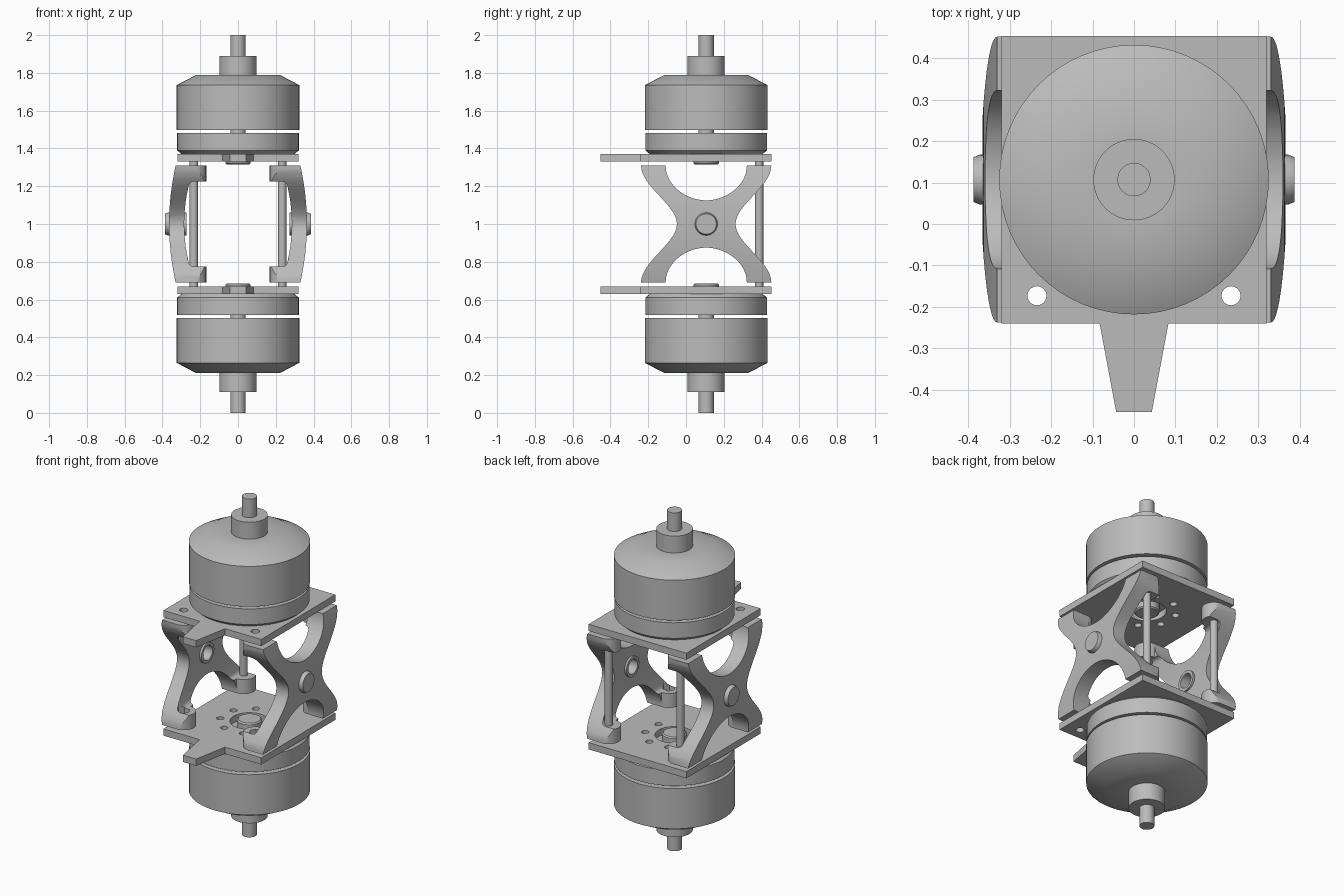
import bpy, bmesh
from math import sin, cos, pi, radians
from mathutils import Matrix, Vector
from mathutils.geometry import interpolate_bezier

if "Cube" in bpy.data.objects:
    bpy.data.objects.remove(bpy.data.objects["Cube"])

CY = 0.107       # motor axis depth
PIN_X = 0.234    # pin hole offset
PIN_R = 0.066    # rounded tab radius
FRONT_PIN, BACK_PIN = -0.173, 0.387

grey = bpy.data.materials.new("metal grey")
grey.use_nodes = True
colour = (0.5, 0.5, 0.5, 1)
grey.diffuse_color = colour
grey.node_tree.nodes["Principled BSDF"].inputs["Base Color"].default_value = colour


def finish(name, bm):
    bmesh.ops.remove_doubles(bm, verts=bm.verts, dist=1e-5)
    bmesh.ops.recalc_face_normals(bm, faces=bm.faces)
    mesh = bpy.data.meshes.new(name)
    bm.to_mesh(mesh)
    bm.free()
    mesh.materials.append(grey)
    obj = bpy.data.objects.new(name, mesh)
    bpy.context.collection.objects.link(obj)
    return obj


def activate(obj):
    bpy.ops.object.select_all(action='DESELECT')
    obj.select_set(True)
    bpy.context.view_layer.objects.active = obj


def smooth(obj):
    activate(obj)
    bpy.ops.object.shade_smooth_by_angle(angle=radians(32))


def prism(name, outline, axis, lo, hi):
    """Extrude a 2D outline along the given axis."""
    place = {'x': lambda a, b, d: (d, a, b),
             'y': lambda a, b, d: (a, d, b),
             'z': lambda a, b, d: (a, b, d)}[axis]
    bm = bmesh.new()
    face = bm.faces.new([bm.verts.new(place(a, b, lo)) for a, b in outline])
    top = bmesh.ops.extrude_face_region(bm, geom=[face])["geom"]
    shift = Vector(place(0, 0, hi - lo))
    bmesh.ops.translate(bm, vec=shift,
                        verts=[v for v in top if isinstance(v, bmesh.types.BMVert)])
    return finish(name, bm)


def lathe(name, profile, matrix, steps=64):
    """Spin (radius, height) points round z, then place with matrix."""
    bm = bmesh.new()
    verts = [bm.verts.new((r, 0, h)) for r, h in profile]
    edges = [bm.edges.new(pair) for pair in zip(verts, verts[1:])]
    bmesh.ops.spin(bm, geom=verts + edges, cent=(0, 0, 0), axis=(0, 0, 1),
                   angle=2 * pi, steps=steps, use_duplicate=False)
    bmesh.ops.transform(bm, matrix=matrix, verts=bm.verts)
    obj = finish(name, bm)
    smooth(obj)
    return obj


def boolean(obj, cutter, operation):
    mod = obj.modifiers.new("cut", 'BOOLEAN')
    mod.operation, mod.object, mod.solver = operation, cutter, 'EXACT'
    activate(obj)
    bpy.ops.object.modifier_apply(modifier=mod.name)
    bpy.data.objects.remove(cutter)


def circle(x, y, r, n=24, start=0.0, sweep=2 * pi):
    return [(x + r * cos(start + sweep * i / n), y + r * sin(start + sweep * i / n))
            for i in range(n)]


def drill(obj, x, y, r, lo, hi, n=24):
    boolean(obj, prism("cutter", circle(x, y, r, n), 'z', lo, hi), 'DIFFERENCE')


def bezier(*points):
    k1, h1, h2, k2 = [Vector((a, b, 0)) for a, b in points]
    return [(p.x, p.y) for p in interpolate_bezier(k1, h1, h2, k2, 16)]


# Motors and plates, the lower set mirrored about mid height
bell = [(0, 1.79), (0.098, 1.79), (0.22, 1.79), (0.325, 1.735), (0.325, 1.497), (0, 1.497)]
stator = [(0, 1.482), (0.322, 1.482), (0.322, 1.39), (0.30, 1.371), (0, 1.371)]
boss = [(0, 1.375), (0.067, 1.375), (0.067, 1.322), (0.06, 1.315), (0, 1.315)]
collar = [(0, 1.78), (0.098, 1.78), (0.098, 1.89), (0, 1.89)]
shaft = [(0, 1.47), (0.04, 1.47), (0.04, 2.0), (0, 2.0)]
plate = [(-0.32, -0.24), (-0.083, -0.24), (-0.043, -0.453), (0.043, -0.453),
         (0.083, -0.24), (0.32, -0.24), (0.32, 0.453), (-0.32, 0.453)]

for level, flip in (("upper", 1), ("lower", -1)):
    place = Matrix.Translation((0, CY, 1)) @ Matrix.Diagonal((1, 1, flip, 1)) \
        @ Matrix.Translation((0, 0, -1))
    for part, profile in (("bell", bell), ("stator", stator), ("boss", boss),
                          ("collar", collar), ("shaft", shaft)):
        lathe(f"{level}_motor_{part}", profile, place)

    lo, hi = sorted((1 + 0.33 * flip, 1 + 0.37 * flip))
    base = prism(f"{level}_plate", plate, 'z', lo, hi)
    drill(base, 0, CY, 0.105, lo - 0.1, hi + 0.1, 40)
    for x in (-PIN_X, PIN_X):
        drill(base, x, FRONT_PIN, 0.023, lo - 0.1, hi + 0.1)
    for i in range(8):
        a = (i + 0.5) * pi / 4
        drill(base, 0.16 * cos(a), CY + 0.16 * sin(a), 0.02, lo - 0.1, hi + 0.1, 16)
    smooth(base)

# X-shaped outline seen from the side
quarter = bezier((0.155, 0), (0.155, 0.10), (0.345, 0.20), (0.345, 0.31)) \
    + bezier((0.215, 0.31), (0.215, 0.20), (0.10, 0.125), (0, 0.125))
upper_half = quarter + [(-a, b) for a, b in reversed(quarter)][1:]
cross = upper_half + [(-a, -b) for a, b in upper_half][1:-1]
cross = [(a + CY, b + 1) for a, b in cross]

# Bowed section with feet, seen from the front
bow = [(0.365 - 0.035 * (d / 0.31) ** 2, d)
       for d in [-0.33 + 0.66 * i / 16 for i in range(17)]]
foot = [(0.1, 0.33), (0.1, 0.225), (0.235, 0.225), (0.25, 0.221), (0.259, 0.212)]
inner = [(0.285 - 0.023 * (d / 0.2) ** 2, d) for d in [0.2 - 0.04 * i for i in range(11)]]
section = bow + foot + inner + [(a, -b) for a, b in reversed(foot)]

# Plan with rounded tabs round the pins
plan = [(0.5, -0.3), (PIN_X, -0.3)]
for y in (FRONT_PIN, BACK_PIN):
    plan += circle(PIN_X, y, PIN_R, 16, -pi / 2, -pi) + [(PIN_X, y + PIN_R)]
plan += [(PIN_X, 0.5), (0.5, 0.5)]

for side, s in (("left", 1), ("right", -1)):
    mirrored = lambda pts: [(a * s, b) for a, b in pts]
    bracket = prism(f"{side}_bracket", [(a, b + 1) for a, b in mirrored(section)],
                    'y', -0.4, 0.6)
    boolean(bracket, prism("cutter", cross, 'x', *sorted((0.05 * s, 0.6 * s))), 'INTERSECT')
    boolean(bracket, prism("cutter", mirrored(plan), 'z', 0.5, 1.5), 'INTERSECT')
    drill(bracket, PIN_X * s, FRONT_PIN, 0.034, 0.5, 1.5, 6)
    boolean(bracket, lathe("cutter", [(0, 0.2), (0.05, 0.2), (0.05, 0.45), (0, 0.45)],
                           Matrix.Translation((0, CY, 1))
                           @ Matrix.Rotation(s * pi / 2, 4, 'Y'), 32), 'DIFFERENCE')
    smooth(bracket)

    # Pivot bush with a blind hole on the inside
    bush = [(0, 0.345), (0.043, 0.345), (0.043, 0.272), (0.06, 0.272),
            (0.06, 0.372), (0.054, 0.387), (0, 0.387)]
    lathe(f"{side}_pivot_bush", bush, Matrix.Translation((0, CY, 1))
          @ Matrix.Rotation(s * pi / 2, 4, 'Y'), 40)

    # Rear tie rod
    rod = [(0, 0.665), (0.022, 0.665), (0.022, 1.335), (0, 1.335)]
    lathe(f"{side}_tie_rod", rod, Matrix.Translation((PIN_X * s, BACK_PIN, 0)), 24)
